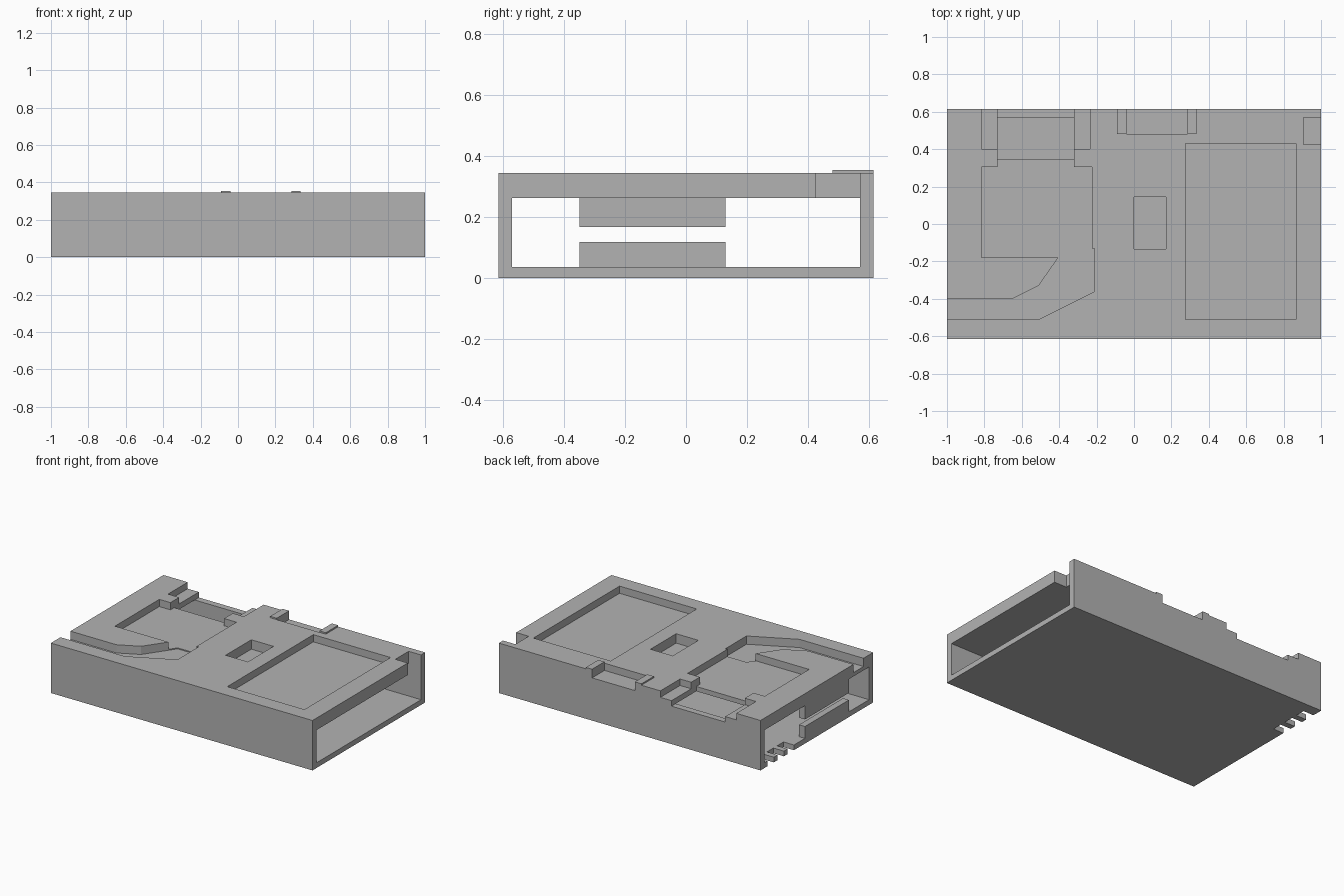
import bpy, bmesh

if "Cube" in bpy.data.objects:
    bpy.data.objects.remove(bpy.data.objects["Cube"])

grey = bpy.data.materials.new("plain grey")
grey.diffuse_color = (0.45, 0.45, 0.45, 1)
grey.use_nodes = True
grey.node_tree.nodes["Principled BSDF"].inputs["Base Color"].default_value = grey.diffuse_color


def prism(name, outline, z0, z1):
    """Extrude a flat outline from z0 up to z1."""
    bm = bmesh.new()
    face = bm.faces.new([bm.verts.new((x, y, z0)) for x, y in outline])
    top = bmesh.ops.extrude_face_region(bm, geom=[face])["geom"]
    for v in top:
        if isinstance(v, bmesh.types.BMVert):
            v.co.z = z1
    bmesh.ops.recalc_face_normals(bm, faces=bm.faces)
    me = bpy.data.meshes.new(name)
    bm.to_mesh(me)
    bm.free()
    me.materials.append(grey)
    ob = bpy.data.objects.new(name, me)
    bpy.context.collection.objects.link(ob)
    return ob


def box(name, x0, x1, y0, y1, z0, z1):
    return prism(name, [(x0, y0), (x1, y0), (x1, y1), (x0, y1)], z0, z1)


def cut(target, cutter):
    """Subtract the cutter and discard it."""
    mod = target.modifiers.new("cut", "BOOLEAN")
    mod.operation = "DIFFERENCE"
    mod.solver = "EXACT"
    mod.object = cutter
    bpy.context.view_layer.objects.active = target
    bpy.ops.object.modifier_apply(modifier=mod.name)
    bpy.data.objects.remove(cutter)


TOP, CEIL, FLOOR = 0.345, 0.262, 0.036
HW, IN = 0.615, 0.57   # outer and inner half depth
UP = 0.5               # cutters rise clear of the top

# Sleeve-shaped case, open at both ends
case = box("case", -1, 1, -HW, HW, 0, TOP)
cut(case, box("cavity", -1.2, 1.2, -IN, IN, FLOOR, CEIL))

# Recesses in the lid, the catch notch and the open windows
recesses = [
    ("large_pocket", 0.275, 0.865, -0.51, 0.43, 0.295),
    ("small_pocket", 0.0, 0.17, -0.135, 0.145, 0.28),
    ("left_pocket", -0.815, -0.225, -0.18, 0.305, 0.295),
    ("pocket_neck", -0.73, -0.32, 0.25, 0.40, 0.295),
    ("neck_window", -0.73, -0.32, 0.345, IN, 0.20),
    ("back_gap", -0.73, -0.32, 0.56, 0.8, CEIL),
    ("left_ledge", -0.815, -0.72, 0.40, 0.8, 0.30),
    ("right_ledge", -0.33, -0.235, 0.40, 0.8, 0.30),
    ("catch_notch", -0.04, 0.287, 0.48, 0.8, 0.295),
    ("corner_notch", 0.905, 1.2, 0.425, IN, 0.20),
]
for name, x0, x1, y0, y1, z0 in recesses:
    cut(case, box(name, x0, x1, y0, y1, z0, UP))

# Bent channel running in from the left end
cut(case, prism("channel", [
    (-1.2, -0.51), (-0.51, -0.51), (-0.21, -0.36), (-0.21, -0.13),
    (-0.37, -0.13), (-0.51, -0.33), (-0.65, -0.40), (-1.2, -0.40)], 0.288, UP))

# Slots in the floor at the left end
for y in (0.25, 0.36, 0.47):
    cut(case, box("slot", -1.2, -0.92, y, y + 0.07, -0.2, 0.1))

# Lips partly closing the left end
box("lower_lip", -1, -0.955, -0.35, 0.13, FLOOR, 0.118)
box("upper_lip", -1, -0.955, -0.35, 0.13, 0.167, CEIL)

# Raised tabs beside the catch notch
box("left_tab", -0.09, -0.04, 0.48, HW, TOP, 0.355)
box("right_tab", 0.287, 0.335, 0.48, HW, TOP, 0.355)
